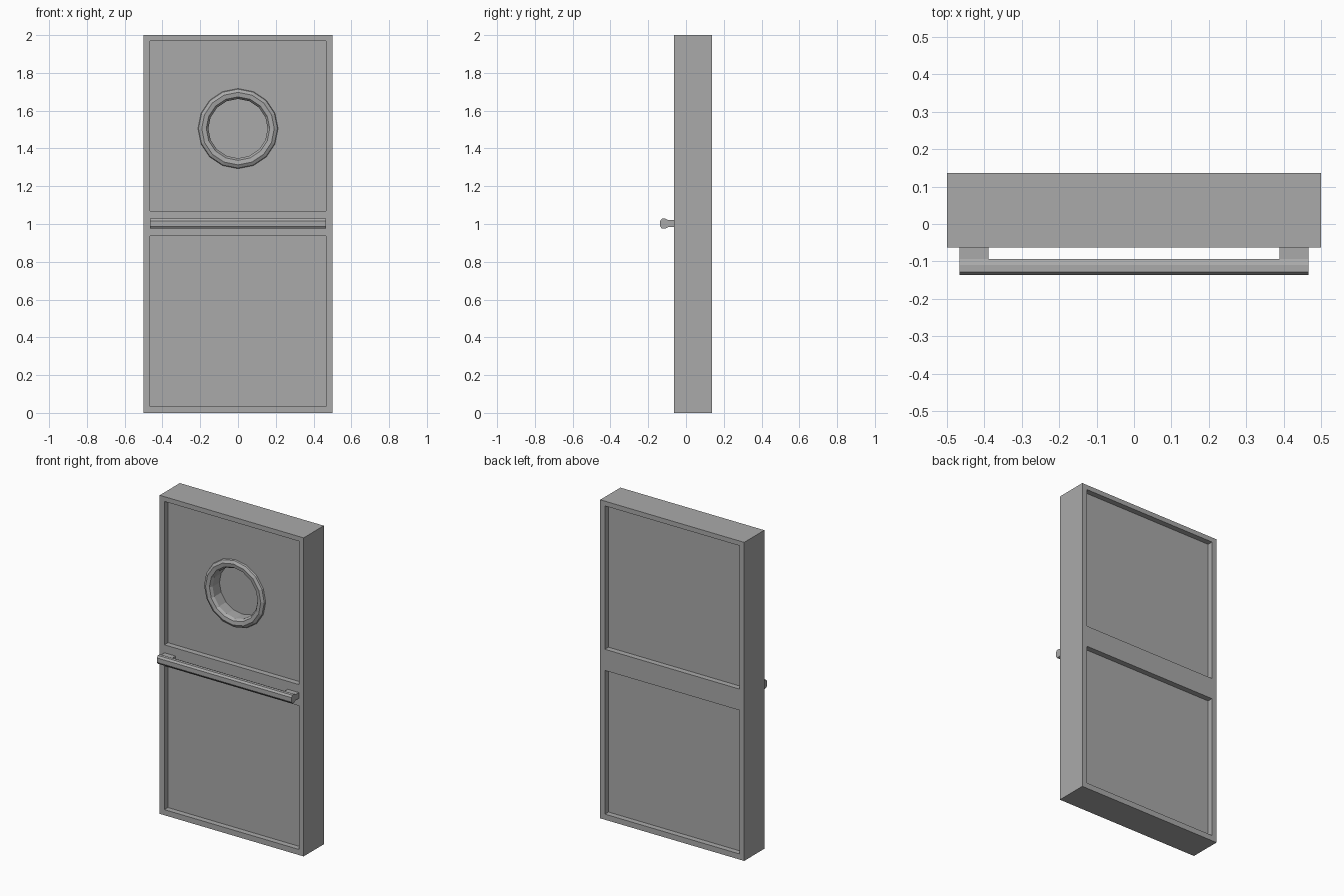
import bpy, bmesh, math
from mathutils import Matrix

if "Cube" in bpy.data.objects:
    bpy.data.objects.remove(bpy.data.objects["Cube"])

grey = bpy.data.materials.new("mid_grey")
grey.diffuse_color = (0.4, 0.4, 0.4, 1)
grey.use_nodes = True
grey.node_tree.nodes["Principled BSDF"].inputs["Base Color"].default_value = grey.diffuse_color

Y0, Y1, RECESS = -0.063, 0.137, 0.035
RING_Z, SIDES = 1.505, 16
HOLE_FLOOR = 0.04


def finish(name, bm):
    bmesh.ops.recalc_face_normals(bm, faces=bm.faces)
    me = bpy.data.meshes.new(name)
    bm.to_mesh(me)
    bm.free()
    ob = bpy.data.objects.new(name, me)
    bpy.context.collection.objects.link(ob)
    me.materials.append(grey)
    return ob


def box(bm, x0, x1, y0, y1, z0, z1):
    m = Matrix.Translation(((x0 + x1) / 2, (y0 + y1) / 2, (z0 + z1) / 2))
    m = m @ Matrix.Diagonal((x1 - x0, y1 - y0, z1 - z0, 1))
    bmesh.ops.create_cube(bm, size=1, matrix=m)


def lathe(bm, profile, close):
    # rings of (radius, y) around the porthole axis
    rings = [[bm.verts.new((r * math.sin(a), y, RING_Z + r * math.cos(a)))
              for a in (2 * math.pi * i / SIDES for i in range(SIDES))]
             for r, y in profile]
    for a, b in zip(rings, rings[1:]):
        for i in range(SIDES):
            j = (i + 1) % SIDES
            bm.faces.new((a[i], a[j], b[j], b[i]))
    if close:
        bm.faces.new(rings[0])
        bm.faces.new(rings[-1])


# door slab
bm = bmesh.new()
box(bm, -0.5, 0.5, Y0, Y1, 0, 2)
door = finish("door_slab", bm)

# cutters: panel recesses on both sides, then the round pocket
bm = bmesh.new()
for z0, z1 in ((0.035, 0.937), (1.07, 1.97)):
    box(bm, -0.467, 0.467, Y0 - 0.1, Y0 + RECESS, z0, z1)
    box(bm, -0.467, 0.467, Y1 - RECESS, Y1 + 0.1, z0, z1)
panels = finish("panel_cutter", bm)
bm = bmesh.new()
lathe(bm, [(0.157, -0.2), (0.157, HOLE_FLOOR)], True)
pocket = finish("pocket_cutter", bm)
for cutter in (panels, pocket):
    cutter.hide_render = True
    mod = door.modifiers.new("cut", "BOOLEAN")
    mod.object = cutter
    mod.operation = "DIFFERENCE"
    mod.solver = "EXACT"
    cutter.display_type = "WIRE"
    cutter.hide_set(True)

# bevelled rim around the porthole
base = Y0 + RECESS
bm = bmesh.new()
lathe(bm, [(0.212, base), (0.209, base - 0.01), (0.192, base - 0.02),
           (0.168, base - 0.016), (0.157, base)], False)
finish("porthole_rim", bm)

# push bar: octagonal profile along x
bm = bmesh.new()
prof = [(-0.137, -0.014), (-0.128, -0.026), (-0.11, -0.026), (-0.093, -0.018),
        (-0.093, 0.018), (-0.11, 0.026), (-0.128, 0.026), (-0.137, 0.014)]
ends = [[bm.verts.new((x, y, 1.002 + z)) for y, z in prof] for x in (-0.467, 0.467)]
for i in range(8):
    j = (i + 1) % 8
    bm.faces.new((ends[0][i], ends[0][j], ends[1][j], ends[1][i]))
for e in ends:
    bm.faces.new(e)
finish("push_bar", bm)

# brackets holding the bar
for name, x0 in (("left_bracket", -0.467), ("right_bracket", 0.389)):
    bm = bmesh.new()
    box(bm, x0, x0 + 0.078, -0.1, Y0 + 0.002, 0.984, 1.02)
    finish(name, bm)
